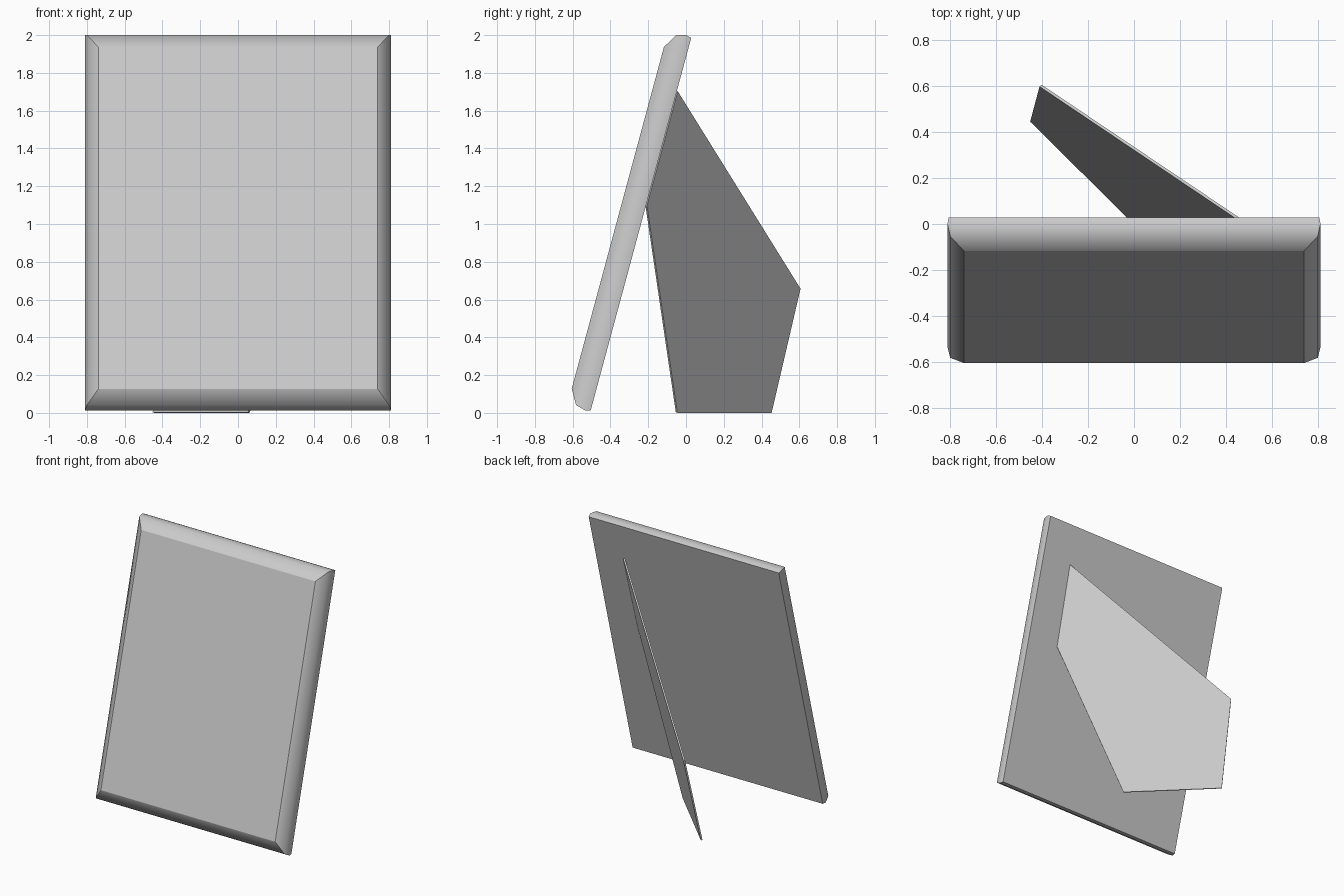
import bpy
import bmesh
from math import radians
from mathutils import Vector

cube = bpy.data.objects.get("Cube")
if cube:
    bpy.data.objects.remove(cube, do_unlink=True)

# One plain grey for everything
grey = bpy.data.materials.new("plain grey")
grey.use_nodes = True
colour = (0.6, 0.6, 0.6, 1)
grey.diffuse_color = colour
grey.node_tree.nodes["Principled BSDF"].inputs["Base Color"].default_value = colour


def finish(bm, name):
    bmesh.ops.recalc_face_normals(bm, faces=bm.faces)
    mesh = bpy.data.meshes.new(name)
    bm.to_mesh(mesh)
    bm.free()
    mesh.materials.append(grey)
    obj = bpy.data.objects.new(name, mesh)
    bpy.context.collection.objects.link(obj)
    return obj


# Picture frame: a rounded edge profile (height, inset) lofted around a rectangle
HALF_W, HALF_H = 0.806, 1.022
SIDE_SCALE = HALF_W / HALF_H
PROFILE = [(0, 0), (0.03, -0.0065), (0.082, 0.008), (0.127, 0.085)]

bm = bmesh.new()
rings = []
for height, inset in PROFILE:
    w, h = HALF_W - inset * SIDE_SCALE, HALF_H - inset
    rings.append([bm.verts.new((sx * w, sy * h, height))
                  for sx, sy in ((-1, -1), (1, -1), (1, 1), (-1, 1))])
for low, high in zip(rings, rings[1:]):
    for i in range(4):
        j = (i + 1) % 4
        bm.faces.new((low[i], low[j], high[j], high[i])).smooth = True
        bm.edges.get((low[i], high[i])).smooth = False   # crisp mitres
for ring in (rings[0], rings[-1]):
    for edge in bm.faces.new(ring).edges:
        edge.smooth = False                              # crisp rims
frame = finish(bm, "picture_frame")
frame.rotation_euler.x = radians(74.9)
frame.location = (0, -0.2385, 0.999)

# Rear stand: a thin five-sided board, given as (y, z) on a slanted plane
OUTLINE = [(-0.052, 1.705), (0.598, 0.66), (0.445, 0.003), (-0.054, 0.003), (-0.215, 1.1)]
THICKNESS = 0.012

bm = bmesh.new()
board = bm.faces.new([bm.verts.new((-1.01 * y + 0.297 * z - 0.003, y, z))
                      for y, z in OUTLINE])
offset = Vector((1, 1.01, -0.297)).normalized() * THICKNESS
extruded = bmesh.ops.extrude_face_region(bm, geom=[board], use_keep_orig=True)
bmesh.ops.translate(bm, vec=offset,
                    verts=[v for v in extruded["geom"] if isinstance(v, bmesh.types.BMVert)])
finish(bm, "rear_stand")
